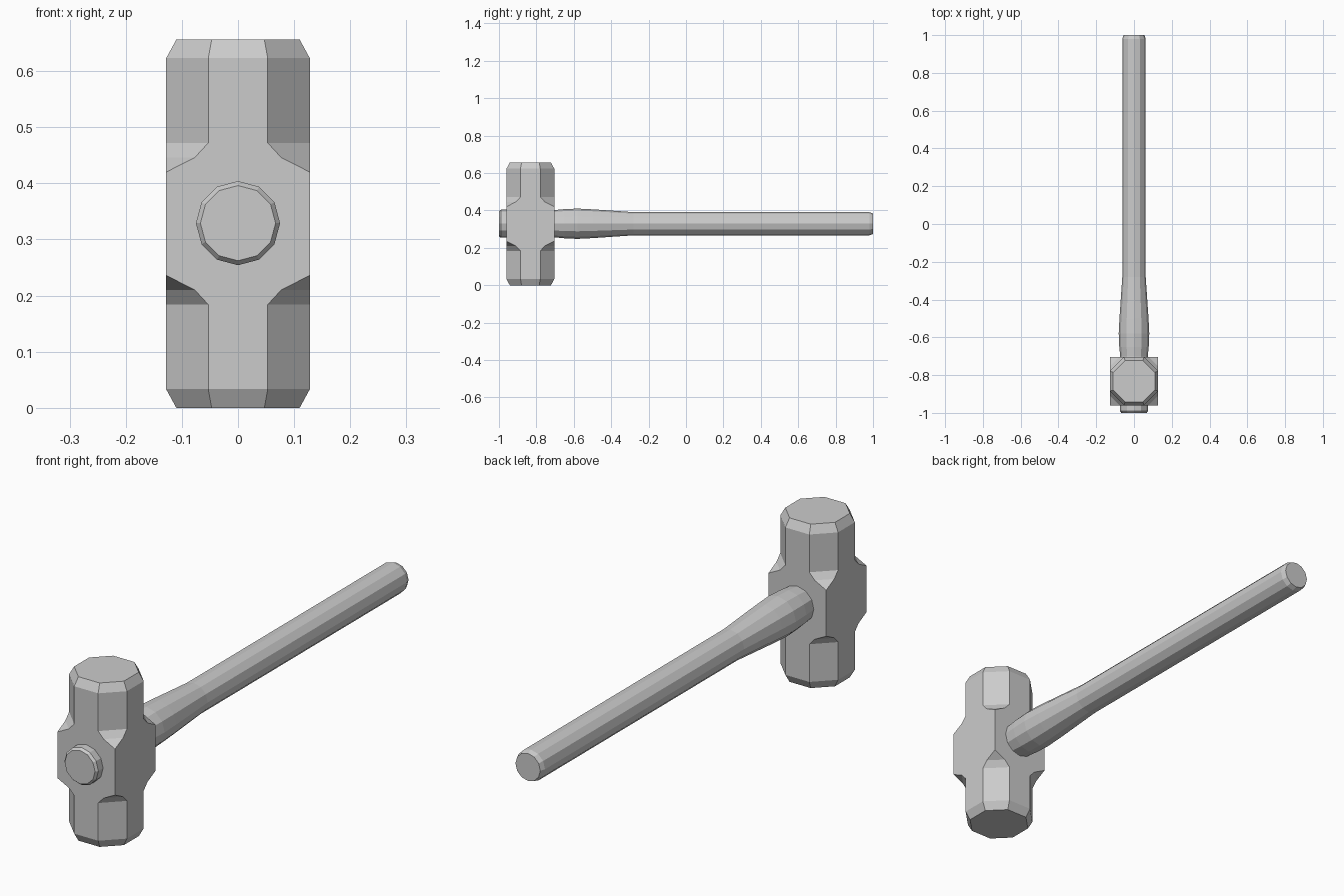
import bpy, bmesh, math
from mathutils import Vector

cube = bpy.data.objects.get("Cube")
if cube:
    bpy.data.objects.remove(cube, do_unlink=True)

grey = bpy.data.materials.new("plain grey")
grey.use_nodes = True
colour = (0.6, 0.6, 0.6, 1)
grey.diffuse_color = colour
grey.node_tree.nodes["Principled BSDF"].inputs["Base Color"].default_value = colour


def loft(name, rings):
    """Skin a stack of equal-sized rings and cap both ends."""
    bm = bmesh.new()
    loops = [[bm.verts.new(p) for p in ring] for ring in rings]
    for low, high in zip(loops, loops[1:]):
        for i in range(len(low)):
            j = (i + 1) % len(low)
            bm.faces.new((low[i], low[j], high[j], high[i]))
    bm.faces.new(loops[0][::-1])
    bm.faces.new(loops[-1])
    # Pointed corners collapse to a single vertex
    bmesh.ops.remove_doubles(bm, verts=bm.verts, dist=0.0005)
    bmesh.ops.recalc_face_normals(bm, faces=bm.faces)
    mesh = bpy.data.meshes.new(name)
    bm.to_mesh(mesh)
    bm.free()
    mesh.materials.append(grey)
    obj = bpy.data.objects.new(name, mesh)
    bpy.context.collection.objects.link(obj)
    return obj


HEAD_Y, MID_Z = -0.832, 0.328


def head_ring(z, half, flat):
    """Square with cut corners; flat is the half width of each side."""
    ring = []
    for k in range(4):
        turn = k * math.pi / 2
        c, s = math.cos(turn), math.sin(turn)
        for x, y in ((half, -flat), (half, flat)):
            ring.append(Vector((x * c - y * s, HEAD_Y + x * s + y * c, z)))
    return ring


# Hammer head: mirrored profile of height from the middle, half width, flat
profile = [(0.092, 0.128, 0.128), (0.118, 0.128, 0.077), (0.144, 0.128, 0.053),
           (0.295, 0.128, 0.053), (0.328, 0.110, 0.047)]
levels = [(-h, a, b) for h, a, b in reversed(profile)] + profile
loft("hammer_head", [head_ring(MID_Z + h, a, b) for h, a, b in levels])


def handle_ring(y, r, sides=12):
    return [Vector((r * math.sin(math.tau * i / sides), y,
                    MID_Z + 0.001 + r * math.cos(math.tau * i / sides)))
            for i in range(sides)]


# Handle: passes through the head, swells behind it, then runs straight
stations = [(-1, 0.067), (-0.99, 0.075), (-0.96, 0.075), (-0.7, 0.073),
            (-0.65, 0.078), (-0.58, 0.081), (-0.5, 0.077), (-0.28, 0.062),
            (0.98, 0.062), (1, 0.055)]
loft("handle", [handle_ring(y, r) for y, r in stations])
